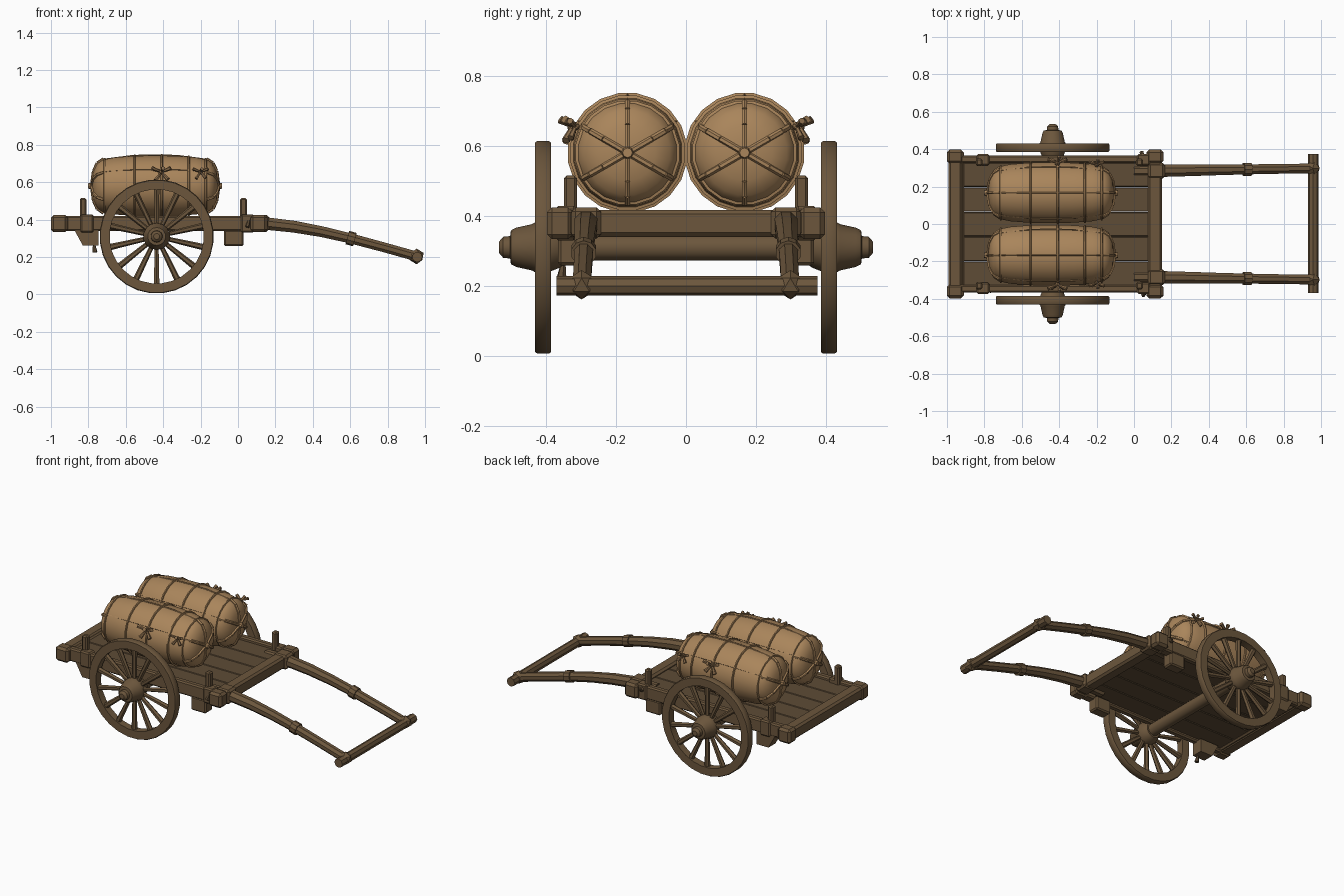
import bpy, bmesh, math
from mathutils import Vector, Matrix

if "Cube" in bpy.data.objects:
    bpy.data.objects.remove(bpy.data.objects["Cube"])


def material(name, rgb):
    m = bpy.data.materials.new(name)
    m.diffuse_color = (*rgb, 1)
    m.use_nodes = True
    m.node_tree.nodes["Principled BSDF"].inputs["Base Color"].default_value = m.diffuse_color
    return m


WOOD = material("brown wood", (0.150, 0.094, 0.046))
PLANK = material("dark plank wood", (0.112, 0.072, 0.037))
SACK = material("tan sack cloth", (0.400, 0.235, 0.105))
ROPE = material("brown rope", (0.270, 0.160, 0.075))


def finish(bm, name, mat, smooth=35):
    bmesh.ops.recalc_face_normals(bm, faces=bm.faces)
    me = bpy.data.meshes.new(name)
    bm.to_mesh(me)
    bm.free()
    ob = bpy.data.objects.new(name, me)
    bpy.context.collection.objects.link(ob)
    me.materials.append(mat)
    if smooth:
        bpy.context.view_layer.objects.active = ob
        ob.select_set(True)
        bpy.ops.object.shade_smooth_by_angle(angle=math.radians(smooth))
        ob.select_set(False)
    return ob


def add_box(bm, x0, x1, y0, y1, z0, z1, bevel=0.008):
    m = Matrix.Translation(((x0 + x1) / 2, (y0 + y1) / 2, (z0 + z1) / 2)) @ \
        Matrix.Diagonal((x1 - x0, abs(y1 - y0), z1 - z0, 1))
    vs = bmesh.ops.create_cube(bm, size=1, matrix=m)["verts"]
    if bevel:
        es = list({e for v in vs for e in v.link_edges})
        bmesh.ops.bevel(bm, geom=es, offset=bevel, segments=1, affect='EDGES')


def box(name, mat, *dims, bevel=0.008):
    bm = bmesh.new()
    add_box(bm, *dims, bevel=bevel)
    return finish(bm, name, mat, 0)


def add_rod(bm, a, b, r1, r2=None, n=8):
    a, b = Vector(a), Vector(b)
    d = b - a
    m = Matrix.Translation((a + b) / 2) @ d.to_track_quat('Z', 'Y').to_matrix().to_4x4()
    bmesh.ops.create_cone(bm, cap_ends=True, segments=n, radius1=r1,
                          radius2=r1 if r2 is None else r2, depth=d.length, matrix=m)


def add_lathe(bm, profile, centre, axis, n, closed=False):
    """Revolve (along, radius) points about an axis through centre."""
    c = Vector(centre)
    rings = []
    for t, r in profile:
        ring = []
        for i in range(n):
            a = 2 * math.pi * (i + 0.5) / n
            u, v = r * math.cos(a), r * math.sin(a)
            ring.append(bm.verts.new(c + Vector((t, u, v) if axis == 'X' else (u, t, v))))
        rings.append(ring)
    pairs = list(zip(rings, rings[1:])) + ([(rings[-1], rings[0])] if closed else [])
    for p, q in pairs:
        for i in range(n):
            j = (i + 1) % n
            bm.faces.new((p[i], p[j], q[j], q[i]))
    if not closed:
        bm.faces.new(rings[0])
        bm.faces.new(rings[-1])


def tube(bm, pts, radii, n=8):
    """Sweep a round section along a path lying at nearly constant y."""
    rings = []
    for k, p in enumerate(pts):
        t = (Vector(pts[min(k + 1, len(pts) - 1)]) - Vector(pts[max(k - 1, 0)])).normalized()
        side = Vector((0, 0, 1)).cross(t).normalized()
        up = t.cross(side)
        rings.append([bm.verts.new(Vector(p) + radii[k] * (side * math.cos(2 * math.pi * (i + .5) / n)
                      + up * math.sin(2 * math.pi * (i + .5) / n))) for i in range(n)])
    for p, q in zip(rings, rings[1:]):
        for i in range(n):
            bm.faces.new((p[i], p[(i + 1) % n], q[(i + 1) % n], q[i]))
    bm.faces.new(rings[0])
    bm.faces.new(rings[-1])


# Bed planks and cross boards
bm = bmesh.new()
for i in range(5):
    y = -0.33 + i * 0.132
    add_box(bm, -0.96, 0.10, y, y + 0.130, 0.355, 0.400, 0.004)
finish(bm, "bed_planks", PLANK, 0)
box("rear_board", WOOD, -0.975, -0.91, -0.34, 0.34, 0.345, 0.408)

# Crossbars at both ends, with thicker tips
for name, x, r in (("rear_crossbar", -0.955, 0.038), ("front_crossbar", 0.112, 0.038)):
    bm = bmesh.new()
    add_box(bm, x - r, x + r, -0.385, 0.385, 0.340, 0.417, 0.012)
    for s in (-1, 1):
        add_box(bm, x - r - .007, x + r + .007, s * .36 - .037, s * .36 + .037, 0.333, 0.424, 0.014)
    finish(bm, name, WOOD, 0)

WX, WZ, WR = -0.435, 0.31, 0.305

# Axle
bm = bmesh.new()
add_rod(bm, (WX, -0.40, WZ), (WX, 0.40, WZ), 0.038, n=12)
finish(bm, "axle", WOOD)

for s, side in ((-1, "near"), (1, "far")):
    # Side rail with posts, clamps and blocks below
    box(side + "_side_rail", WOOD, -0.97, 0.12, s * .345 - .02, s * .345 + .02, 0.338, 0.420)
    for x, end in ((-0.828, "rear"), (0.03, "front")):
        box(f"{side}_{end}_post", WOOD, x - .018, x + .018, s * .33 - .019, s * .33 + .019, 0.38, 0.515)
        box(f"{side}_{end}_clamp", WOOD, x - .035 + .02, x + .035 + .02,
            s * .343 - .03, s * .343 + .03, 0.330, 0.428)
    box(side + "_front_block", WOOD, -0.075, 0.03, s * .33 - .035, s * .33 + .035, 0.258, 0.345)
    bm = bmesh.new()
    add_box(bm, -0.875, -0.745, s * .33 - .035, s * .33 + .035, 0.262, 0.345, 0)
    for v in bm.verts:
        if v.co.z < 0.3 and v.co.x < -0.8:
            v.co.x += 0.045
    finish(bm, side + "_rear_block", WOOD, 0)

    # Bowed pull shaft with bands
    path = [(0.0, .375), (0.16, .378), (0.30, .362), (0.45, .335), (0.60, .300), (0.78, .252), (0.955, .203)]
    bm = bmesh.new()
    tube(bm, [(x, s * (.283 + .015 * x), z) for x, z in path],
         [.036, .036, .034, .031, .029, .028, .028])
    add_rod(bm, (0.585, s * .292, .304), (0.625, s * .292, .293), 0.037, n=10)
    add_box(bm, 0.075, 0.165, s * .285 - .042, s * .285 + .042, 0.335, 0.424, 0.012)
    finish(bm, side + "_shaft", WOOD)
    bm = bmesh.new()
    bmesh.ops.create_icosphere(bm, subdivisions=1, radius=0.042,
                               matrix=Matrix.Translation((0.955, s * .298, .203)))
    finish(bm, side + "_shaft_joint", WOOD)

    # Wheel: rim, tapered spokes, turned hub
    wy = s * 0.408
    bm = bmesh.new()
    add_lathe(bm, [(-.023, .252), (-.023, WR - .004), (-.017, WR), (.017, WR),
                   (.023, WR - .004), (.023, .252)], (WX, wy, WZ), 'Y', 28, True)
    finish(bm, side + "_wheel_rim", WOOD)
    bm = bmesh.new()
    for i in range(14):
        a = 2 * math.pi * (i + 0.5) / 14
        d = Vector((math.cos(a), 0, math.sin(a)))
        c = Vector((WX, wy, WZ))
        add_rod(bm, c + d * .05, c + d * .262, 0.012, 0.017, 6)
    finish(bm, side + "_wheel_spokes", WOOD)
    bm = bmesh.new()
    add_lathe(bm, [(s * t, r) for t, r in ((.345, .048), (.36, .058), (.39, .070), (.43, .072),
              (.44, .066), (.485, .056), (.50, .048), (.502, .032), (.522, .030), (.534, .016))],
              (WX, 0, WZ), 'Y', 14)
    finish(bm, side + "_wheel_hub", WOOD)

    # Bundle: bulging rolled sack with domed ends
    bx, by, bz = -0.443, s * 0.167, 0.580
    half = [(.335, .03), (.328, .08), (.308, .122), (.280, .141), (.22, .154), (.12, .162)]
    bm = bmesh.new()
    add_lathe(bm, [(-t, r) for t, r in half] + [(0, .165)] + half[::-1], (bx, by, bz), 'X', 20)
    finish(bm, side + "_sack", SACK, 50)

    # Bands around the sack, end seams and knots
    bm = bmesh.new()
    for t, r in ((-.27, .143), (-.11, .163), (.035, .165), (.18, .158), (.27, .143)):
        w = .007
        add_lathe(bm, [(t - w, r - .004), (t - w / 2, r + .007), (t + w / 2, r + .007), (t + w, r - .004)],
                  (bx, by, bz), 'X', 20)
    for e in (-1, 1):
        for i in range(6):
            a = math.pi / 2 + i * math.pi / 3
            pts = [Vector((bx + e * t, by + r * math.cos(a), bz + r * math.sin(a)))
                   for t, r in ((.338, .015), (.329, .08), (.309, .122), (.275, .145))]
            for p, q in zip(pts, pts[1:]):
                add_rod(bm, p, q, 0.009, n=6)
        add_rod(bm, (bx + e * .325, by, bz), (bx + e * .358, by, bz), 0.022, 0.014, 8)
    # lengthwise seams along the top and inner side
    for a in (math.pi / 2, math.pi / 2 - s * 1.0, math.pi / 2 + s * 1.0):
        pts = [Vector((bx + t, by + r * math.cos(a), bz + r * math.sin(a)))
               for t, r in ((-.28, .141), (-.12, .162), (0, .165), (.12, .162), (.28, .141))]
        for p, q in zip(pts, pts[1:]):
            add_rod(bm, p, q, 0.004, n=4)
    finish(bm, side + "_sack_bands", SACK)

    # Rope bows on the outer side and toward the front end
    bm = bmesh.new()
    for cx, cy, cz, k in ((-.41, .325, .655, 1.0), (-.20, .315, .655, .8)):
        c = Vector((cx, s * cy, cz))
        bmesh.ops.create_icosphere(bm, subdivisions=1, radius=.016 * k, matrix=Matrix.Translation(c))
        for dx, dy, dz in ((.05, .02, .02), (-.05, .02, .02), (.035, .018, -.04),
                           (-.03, .018, -.045), (.01, .035, .02)):
            add_rod(bm, c, c + Vector((dx, s * dy, dz)) * k, .005, .012 * k, 6)
    finish(bm, side + "_rope_bows", ROPE)

# Pull bar joining the shafts
bm = bmesh.new()
add_rod(bm, (0.958, -0.37, .200), (0.958, 0.375, .200), 0.028, n=8)
finish(bm, "pull_bar", WOOD)

# Loose rope ends under the bed and at the front corner
bm = bmesh.new()
add_rod(bm, (-.77, -.35, .27), (-.765, -.355, .225), .006, .014, 6)
add_rod(bm, (.05, .36, .41), (.04, .385, .395), .008, .012, 6)
add_rod(bm, (.06, -.365, .40), (.05, -.38, .36), .008, .012, 6)
finish(bm, "rope_ends", PLANK)
